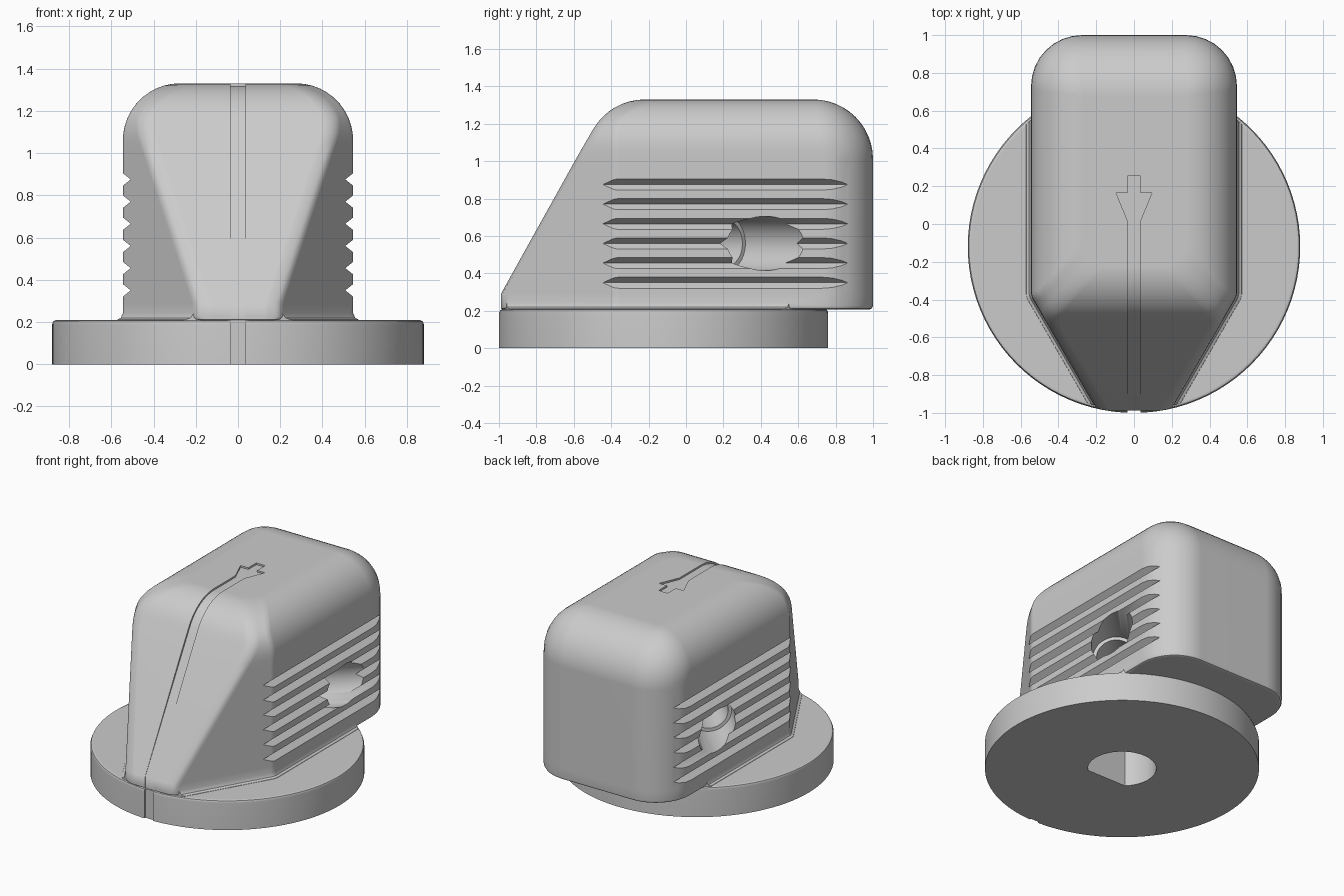
import bpy, bmesh
from math import sin, cos, tan, pi, sqrt, radians
from mathutils import Vector, Matrix

if "Cube" in bpy.data.objects:
    bpy.data.objects.remove(bpy.data.objects["Cube"])

TOP, AXIS_Y, DISC_R = 1.33, -0.12, 0.88
SIDE_R, BACK_R = 0.27, 0.32
ARC_Y, ARC_Z = -0.22, 1.01          # centre of the front top fillet

grey = bpy.data.materials.new("plain_grey")
grey.use_nodes = True
grey.diffuse_color = (0.6, 0.6, 0.6, 1)
grey.node_tree.nodes["Principled BSDF"].inputs["Base Color"].default_value = (0.6, 0.6, 0.6, 1)


def loft(name, rings):
    """Closed solid through rings with equal point counts."""
    bm = bmesh.new()
    vs = [[bm.verts.new(p) for p in ring] for ring in rings]
    n = len(vs[0])
    for a, b in zip(vs, vs[1:]):
        for i in range(n):
            j = (i + 1) % n
            bm.faces.new((a[i], a[j], b[j], b[i]))
    bm.faces.new(vs[0])
    bm.faces.new(vs[-1])
    bmesh.ops.recalc_face_normals(bm, faces=bm.faces)
    mesh = bpy.data.meshes.new(name)
    bm.to_mesh(mesh)
    bm.free()
    mesh.materials.append(grey)
    ob = bpy.data.objects.new(name, mesh)
    bpy.context.collection.objects.link(ob)
    return ob


def combine(target, other, operation):
    """Apply a boolean and drop the helper."""
    other.hide_render = True
    mod = target.modifiers.new("bool", 'BOOLEAN')
    mod.operation, mod.solver, mod.object = operation, 'EXACT', other
    bpy.context.view_layer.objects.active = target
    bpy.ops.object.modifier_apply(modifier=mod.name)
    bpy.data.objects.remove(other)


def rounded(corners, steps=8):
    """Counter-clockwise polygon of (x, y, radius) with arc corners."""
    out = []
    for i, (x, y, r) in enumerate(corners):
        p = Vector((x, y))
        a = Vector(corners[i - 1][:2]) - p
        b = Vector(corners[(i + 1) % len(corners)][:2]) - p
        half = a.angle(b) / 2
        t = min(r / tan(half), 0.45 * a.length, 0.45 * b.length)
        a.normalize()
        b.normalize()
        c = p + (a + b).normalized() * t / cos(half)
        start = p + a * t - c
        for k in range(steps + 1):
            out.append(c + Matrix.Rotation((pi - 2 * half) * k / steps, 2) @ start)
    return out


def front_y(z, inset=0.0):
    """Front profile: upright toe, sloped face, fillet into the top."""
    r = BACK_R - inset
    if z > ARC_Z + r / 2:
        return ARC_Y - sqrt(max(0, r * r - (z - ARC_Z) ** 2))
    slope = ARC_Y - r * cos(pi / 6) - (ARC_Z + r / 2 - z) / tan(pi / 3)
    return max(-1 + inset, slope)


def fillet_inset(z, r):
    h = max(0, z - (TOP - r))
    return r - sqrt(max(0, r * r - h * h))


def grip_slice(z, shrink=0.0, clamp=True):
    """Plan outline of the grip at height z."""
    side = fillet_inset(z, SIDE_R) + shrink
    w = 0.545 - side
    back = 1 - fillet_inset(z, BACK_R) - shrink
    f = front_y(z) + shrink
    reach = 0.662 - side             # distance of the tapered cheek planes
    ty = max((0.866 * w - reach) / 0.5, f + 0.1)
    fx = min((reach + 0.5 * f) / 0.866, w - 0.07)
    br = max(0.02, SIDE_R - side)
    pts = rounded([(-fx, f, 0.1), (fx, f, 0.1), (w, ty, 0.08),
                   (w, back, br), (-w, back, br), (-w, ty, 0.08)])
    ring = []
    for p in pts:
        rel = p - Vector((0, AXIS_Y))
        if clamp and p.y < -0.9 and rel.length > DISC_R - 0.001:
            p = Vector((0, AXIS_Y)) + rel.normalized() * (DISC_R - 0.001)
        ring.append((p.x, p.y, z))
    return ring


def circle(r, z, n=96):
    return [(r * cos(2 * pi * i / n), AXIS_Y + r * sin(2 * pi * i / n), z) for i in range(n)]


# Grip with rounded top and tapered nose
levels = [grip_slice(0.206, 0.02), grip_slice(0.213, 0.007),
          grip_slice(0.226), grip_slice(0.29)]
levels += [grip_slice(ARC_Z + BACK_R * sin(radians(7.5 * k))) for k in range(13)]
knob = loft("knob", levels)

# Small flare where the grip meets the disc
flare = loft("flare", [grip_slice(z, s, False) for z, s in
                       ((0.2, -0.03), (0.212, -0.025), (0.22, -0.01), (0.25, 0.004))])
combine(flare, loft("flare_limit", [circle(0.865, 0.1), circle(0.865, 0.4)]), 'INTERSECT')
combine(knob, flare, 'UNION')

# Base disc
disc = loft("base_disc", [circle(DISC_R, 0), circle(DISC_R, 0.19),
                          circle(0.874, 0.204), circle(0.86, 0.21)])
combine(knob, disc, 'UNION')

# D-shaped shaft socket
socket = [(x, max(y, AXIS_Y - 0.156), 0) for x, y, _ in circle(0.22, 0, 64)]
flat = AXIS_Y - 0.156 + 1e-6
socket = [p for i, p in enumerate(socket)
          if p[1] > flat or socket[i - 1][1] > flat or socket[(i + 1) % 64][1] > flat]
combine(knob, loft("socket", [[(x, y, z) for x, y, _ in socket] for z in (-0.1, 0.9)]), 'DIFFERENCE')

for s in (-1, 1):
    # V-shaped finger grooves
    for k in range(6):
        z = 0.35 + 0.105 * k
        tri = ((0.508, z), (0.608, z + 0.08), (0.608, z - 0.08))
        combine(knob, loft("groove", [[(s * x, y, h) for x, h in tri] for y in (-0.6, 1.0)]),
                'DIFFERENCE')
    # Stepped screw bore angled towards the shaft
    along = Vector((s, 1, 0)).normalized()
    across = Vector((-along.y, along.x, 0))
    rings = []
    for r, d in ((0.122, 0.05), (0.122, 0.474), (0.145, 0.474), (0.145, 1.0)):
        centre = Vector((0, AXIS_Y, 0.56)) + along * d
        rings.append([centre + across * r * cos(2 * pi * i / 48)
                      + Vector((0, 0, r * sin(2 * pi * i / 48))) for i in range(48)])
    combine(knob, loft("bore", rings), 'DIFFERENCE')

# Shallow pointer line down the front, with an arrow on top
DEPTH = 0.012
path = [(-1 + DEPTH, -0.1), (-1 + DEPTH, 0.29)]
path += [(front_y(z, DEPTH), z) for z in
         [ARC_Z + (BACK_R - DEPTH) * sin(radians(a)) for a in range(30, 91, 6)]]
path += [(0.03, TOP - DEPTH), (0.03, 1.5), (-1.2, 1.5), (-1.2, -0.1)]
combine(knob, loft("pointer_line", [[(x, y, z) for y, z in path] for x in (-0.035, 0.035)]),
        'DIFFERENCE')
half = [(0.035, 0.02), (0.095, 0.165), (0.035, 0.165), (0.035, 0.255)]
arrow = half + [(-x, y) for x, y in reversed(half)]
combine(knob, loft("pointer_arrow", [[(x, y, z) for x, y in arrow]
                                     for z in (TOP - DEPTH, 1.5)]), 'DIFFERENCE')

# Smooth shading with crisp edges
bpy.ops.object.select_all(action='DESELECT')
knob.select_set(True)
bpy.context.view_layer.objects.active = knob
bpy.ops.object.shade_smooth_by_angle(angle=radians(32))
weighted = knob.modifiers.new("weighted_normals", 'WEIGHTED_NORMAL')
weighted.keep_sharp = True
